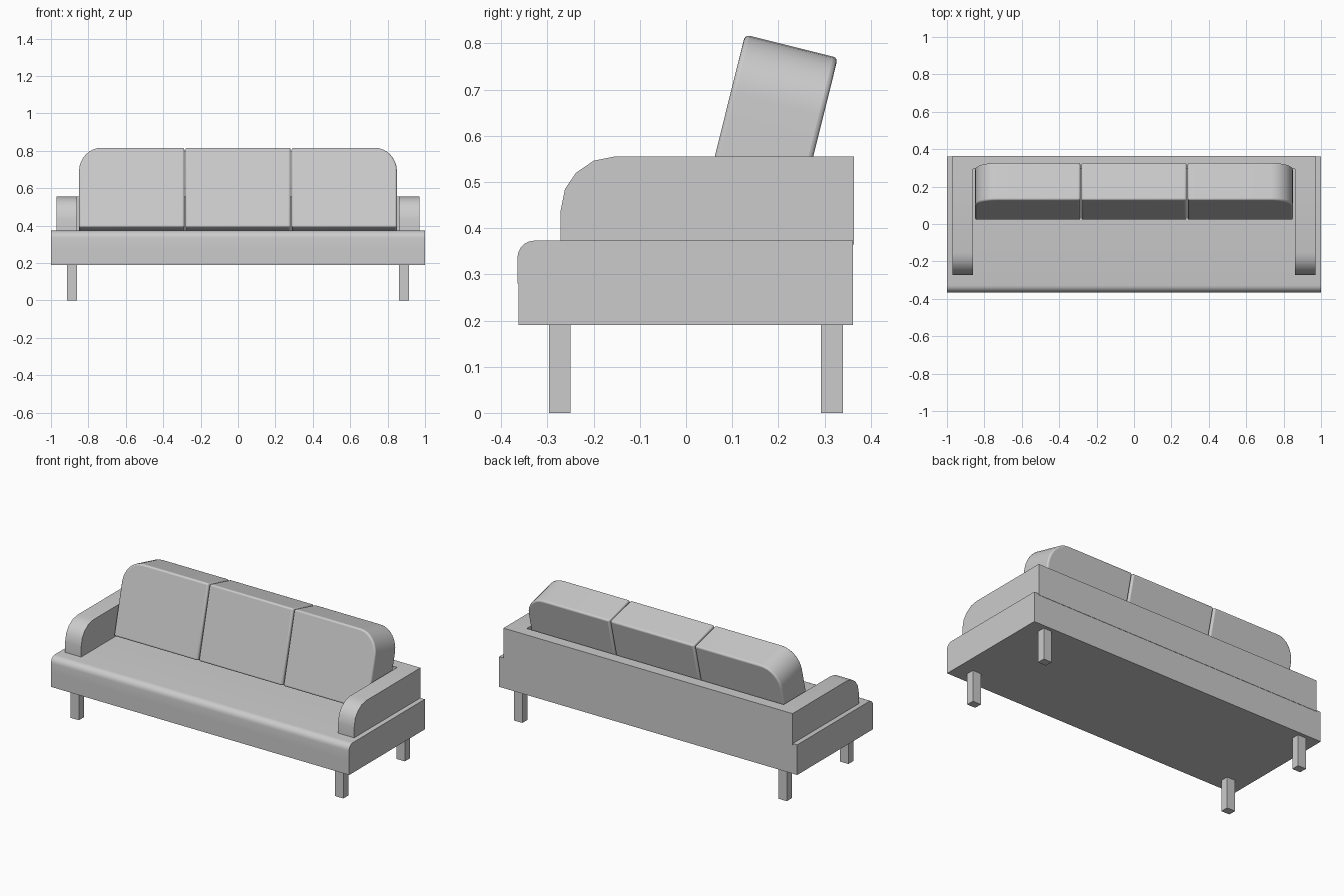
import bpy, bmesh
from math import sin, cos, pi, radians
from mathutils import Matrix

if "Cube" in bpy.data.objects:
    bpy.data.objects.remove(bpy.data.objects["Cube"])


def finish(name, bm, bevel=0.0):
    bmesh.ops.recalc_face_normals(bm, faces=bm.faces)
    me = bpy.data.meshes.new(name)
    bm.to_mesh(me)
    bm.free()
    ob = bpy.data.objects.new(name, me)
    bpy.context.collection.objects.link(ob)
    if bevel:
        mod = ob.modifiers.new("bevel", 'BEVEL')
        mod.width = bevel
        mod.segments = 3
        mod.limit_method = 'ANGLE'
        mod.angle_limit = radians(40)
    bpy.ops.object.select_all(action='DESELECT')
    ob.select_set(True)
    bpy.context.view_layer.objects.active = ob
    bpy.ops.object.shade_smooth_by_angle(angle=radians(35))
    return ob


def extrude(points, offset):
    """Solid from a closed 3D outline pushed along an offset."""
    bm = bmesh.new()
    face = bm.faces.new([bm.verts.new(p) for p in points])
    out = bmesh.ops.extrude_face_region(bm, geom=[face], use_keep_orig=True)
    verts = [g for g in out['geom'] if isinstance(g, bmesh.types.BMVert)]
    bmesh.ops.translate(bm, verts=verts, vec=offset)
    return bm


def slab(name, profile, x0, x1):
    """Side profile (y, z) extended between two x positions."""
    return finish(name, extrude([(x0, y, z) for y, z in profile], (x1 - x0, 0, 0)))


def box(name, x0, x1, y0, y1, z0, z1):
    return slab(name, [(y0, z0), (y1, z0), (y1, z1), (y0, z1)], x0, x1)


def arc(cx, cy, rx, ry, a0, a1, n):
    return [(cx + rx * cos(radians(a0 + (a1 - a0) * i / n)),
             cy + ry * sin(radians(a0 + (a1 - a0) * i / n))) for i in range(n + 1)]


# Frame and seat with rounded front edge
box("base_frame", -1, 1, -0.363, 0.362, 0.19, 0.28)
slab("seat", [(0.362, 0.28)] + [(-0.365, 0.28)]
     + arc(-0.328, 0.336, 0.037, 0.037, 180, 90, 5) + [(0.362, 0.373)], -1, 1)

# Back panel
box("back_panel", -0.97, 0.97, 0.295, 0.364, 0.365, 0.555)

# Arms with rounded front, and legs
arm = [(0.295, 0.365), (-0.272, 0.365), (-0.272, 0.435), (-0.262, 0.485),
       (-0.238, 0.52), (-0.2, 0.546), (-0.155, 0.555), (0.295, 0.555)]
for side, s in (("left", -1), ("right", 1)):
    slab(side + "_arm", arm, s * 0.862, s * 0.97)
    box(side + "_front_leg", s * 0.86, s * 0.915, -0.297, -0.25, 0, 0.19)
    box(side + "_back_leg", s * 0.86, s * 0.915, 0.292, 0.34, 0, 0.19)

# Back cushions, leaning back, outer ones with a big round top corner
H, T = 0.44, 0.207
lean = Matrix.Translation((0.0215, 0, 0)).inverted()
lean = Matrix.Translation((0, 0.0215, 0.392)) @ Matrix.Rotation(radians(-14), 4, 'X')


def cushion(name, outline):
    bm = extrude([(x, 0, z) for x, z in outline], (0, T, 0))
    finish(name, bm, 0.01).matrix_world = lean


cushion("middle_cushion", [(-0.281, 0), (0.281, 0), (0.281, H), (-0.281, H)])
for side, s in (("left", -1), ("right", 1)):
    pts = [(0.287, 0), (0.85, 0)] + arc(0.73, H - 0.13, 0.12, 0.13, 0, 90, 8) + [(0.287, H)]
    cushion(side + "_cushion", [(s * x, z) for x, z in pts])
